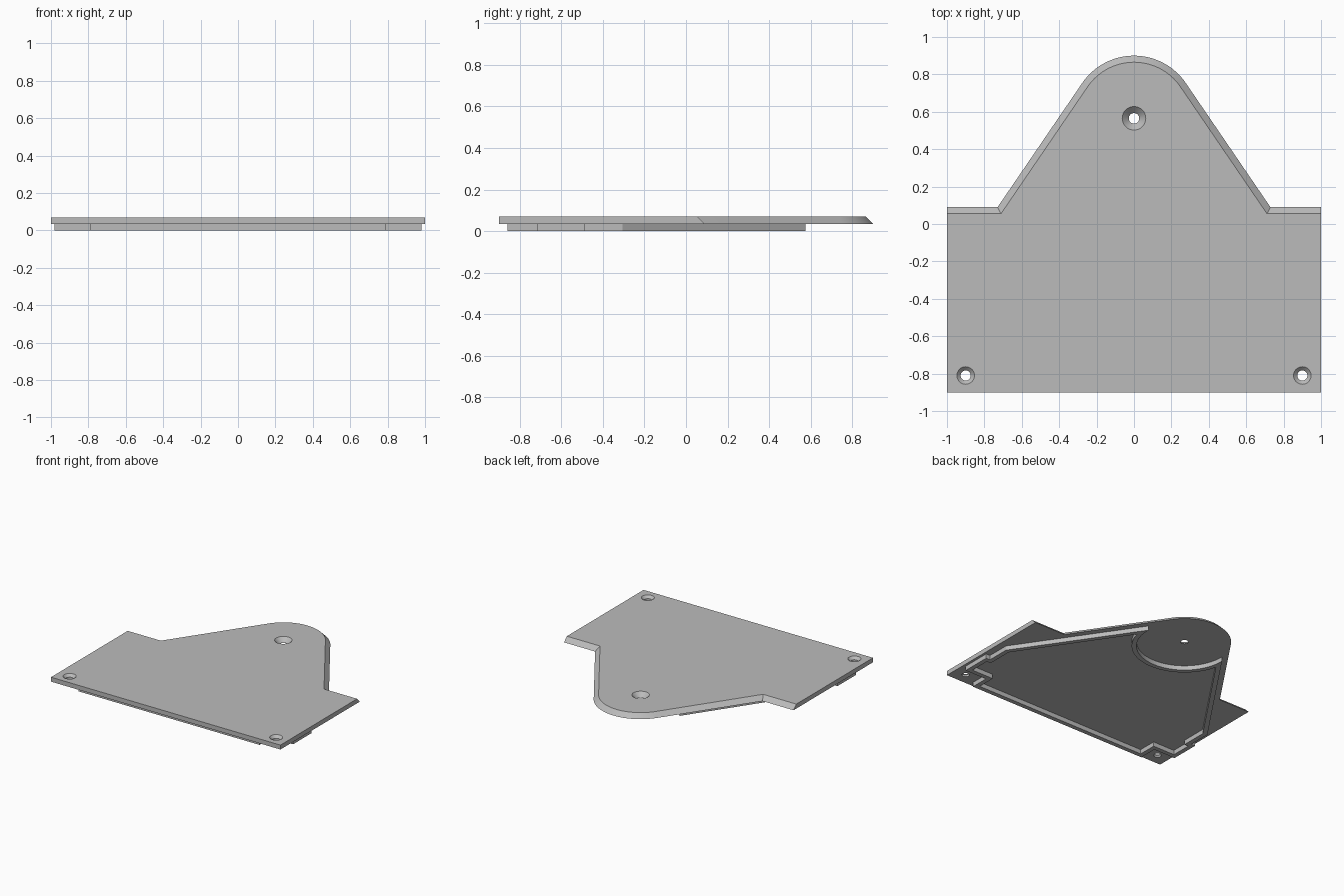
import bpy, bmesh
from math import sin, cos, pi, radians, acos

if "Cube" in bpy.data.objects:
    bpy.data.objects.remove(bpy.data.objects["Cube"], do_unlink=True)

CY = 0.565               # centre of the rounded tongue
SLANT = radians(34.3)    # direction of the slanted edge's normal
Z0, Z1, Z2 = 0.0, 0.035, 0.07

grey = bpy.data.materials.new("light grey")
grey.use_nodes = True
grey.diffuse_color = (0.5, 0.5, 0.5, 1)
grey.node_tree.nodes["Principled BSDF"].inputs["Base Color"].default_value = (0.5, 0.5, 0.5, 1)


def arc(r, a0, a1, n):
    return [(r * cos(a0 + (a1 - a0) * i / n), CY + r * sin(a0 + (a1 - a0) * i / n))
            for i in range(n + 1)]


def slant_x(y, d):
    return (d - (y - CY) * sin(SLANT)) / cos(SLANT)


def slant_y(x, d):
    return CY + (d - x * cos(SLANT)) / sin(SLANT)


def mirrored(right, middle):
    """Closed outline: right side points, a middle arc, then the left side."""
    return right + middle + [(-x, y) for x, y in reversed(right)]


def plate_outline(t):
    r, back = 0.335 - t, 0.09 - t
    right = [(1, -0.9), (1, back), (slant_x(back, r), back)]
    return mirrored(right, arc(r, SLANT, pi - SLANT, 40))


def rim_outline(t):
    d, r, side = 0.29 - t, 0.345 + t, 0.945 - t
    right = [(0.79 - t, -0.86 + t), (0.79 - t, -0.715 + t),
             (0.98 - t, -0.715 + t), (0.98 - t, -0.485 - t),
             (side, -0.485 - t), (side, slant_y(side, d))]
    a = SLANT - acos(d / r)
    return mirrored(right, arc(r, a, -pi - a, 48))


def build(name, loops, capped):
    """Skin a list of (outline, z) loops; cap the ends or close them as a ring."""
    bm = bmesh.new()
    rings = [[bm.verts.new((x, y, z)) for x, y in pts] for pts, z in loops]
    pairs = list(zip(rings, rings[1:]))
    if capped:
        bm.faces.new(rings[0])
        bm.faces.new(rings[-1])
    else:
        pairs.append((rings[-1], rings[0]))
    for a, b in pairs:
        for i in range(len(a)):
            j = (i + 1) % len(a)
            bm.faces.new((a[i], a[j], b[j], b[i]))
    bmesh.ops.recalc_face_normals(bm, faces=bm.faces)
    mesh = bpy.data.meshes.new(name)
    bm.to_mesh(mesh)
    bm.free()
    mesh.materials.append(grey)
    ob = bpy.data.objects.new(name, mesh)
    bpy.context.collection.objects.link(ob)
    return ob


def activate(ob):
    bpy.ops.object.select_all(action='DESELECT')
    ob.select_set(True)
    bpy.context.view_layer.objects.active = ob


# Plate with a bevelled back edge
plate = build("cover_plate", [(plate_outline(0), Z1), (plate_outline(0.035), Z2)], True)

# Countersunk screw holes
activate(plate)
for x, y, head in [(0, CY, 0.063), (-0.9, -0.81, 0.047), (0.9, -0.81, 0.047)]:
    hole, over = 0.027, 0.01
    steps = [(hole, Z0), (hole, Z2 - head + hole), (head + over, Z2 + over)]
    loops = [([(x + r * cos(pi * i / 16), y + r * sin(pi * i / 16)) for i in range(32)], z)
             for r, z in steps]
    cutter = build("hole_cutter", loops, True)
    cutter.hide_render = True
    mod = plate.modifiers.new("hole", 'BOOLEAN')
    mod.operation, mod.solver, mod.object = 'DIFFERENCE', 'EXACT', cutter
    bpy.ops.object.modifier_apply(modifier=mod.name)
    bpy.data.objects.remove(cutter, do_unlink=True)

# Thin locating rim under the plate
T = 0.035
rim = build("locating_rim", [(rim_outline(0), Z0), (rim_outline(0), Z1),
                             (rim_outline(T), Z1), (rim_outline(T), Z0)], False)

for ob in (plate, rim):
    activate(ob)
    bpy.ops.object.shade_smooth_by_angle(angle=radians(30))
